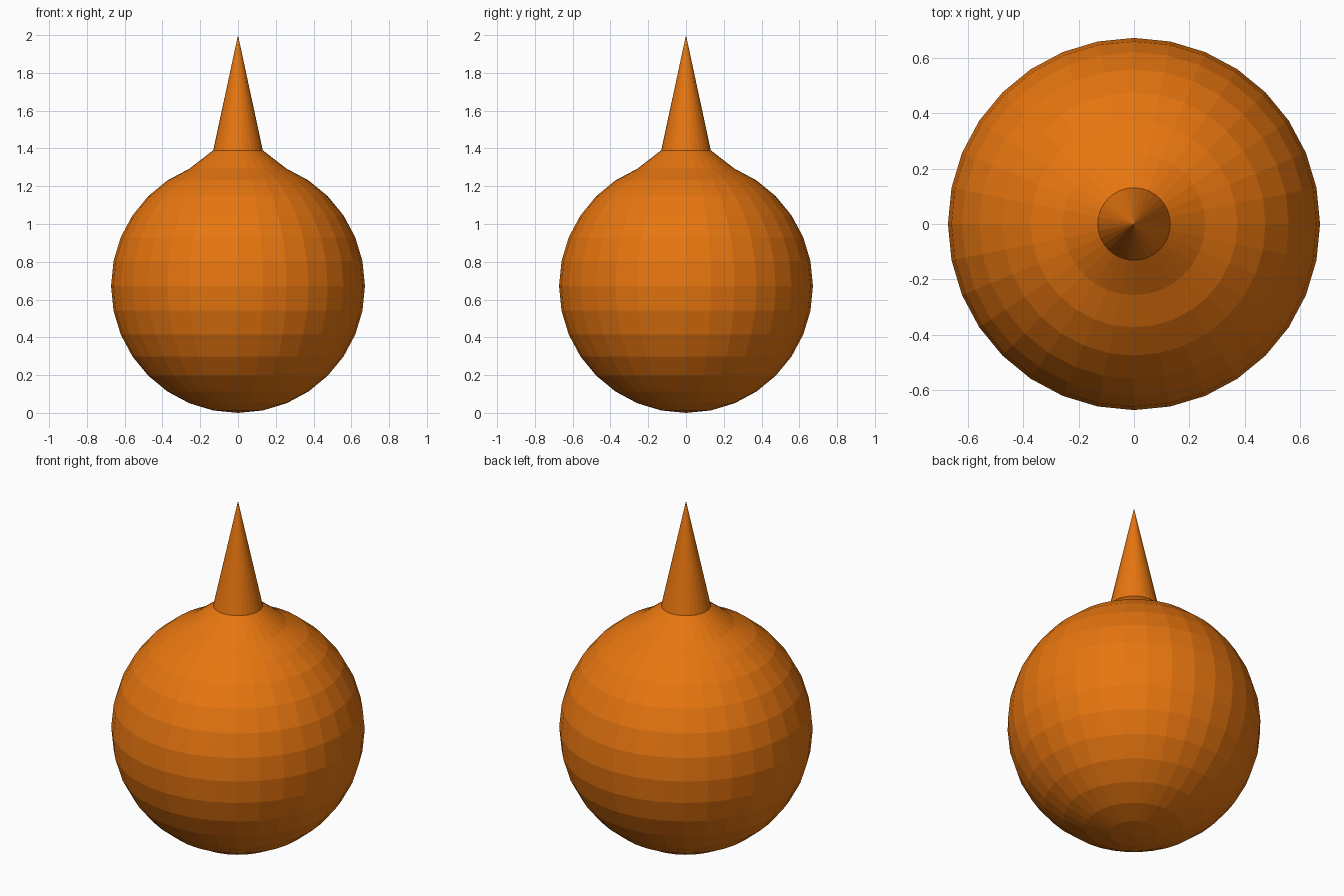
import bpy, bmesh
from mathutils import Matrix

if "Cube" in bpy.data.objects:
    bpy.data.objects.remove(bpy.data.objects["Cube"])

R = 0.672            # body radius
NECK_Z, TIP_Z = 1.39, 2.0

# Faceted round body
bm = bmesh.new()
bmesh.ops.create_uvsphere(bm, u_segments=32, v_segments=16, radius=R,
                          matrix=Matrix.Translation((0, 0, R)))

# Pull the pole and its first ring up into a pointed spike
pole = max(bm.verts, key=lambda v: v.co.z)
neck = [e.other_vert(pole) for e in pole.link_edges]
pole.co.z = TIP_Z
for v in neck:
    v.co.z = NECK_Z

mesh = bpy.data.meshes.new("spiked_ball")
bm.to_mesh(mesh)
bm.free()
ball = bpy.data.objects.new("spiked_ball", mesh)
bpy.context.collection.objects.link(ball)

# Orange colour
orange = bpy.data.materials.new("orange")
orange.diffuse_color = (0.8, 0.18, 0.005, 1)
orange.use_nodes = True
orange.node_tree.nodes["Principled BSDF"].inputs["Base Color"].default_value = orange.diffuse_color
mesh.materials.append(orange)
